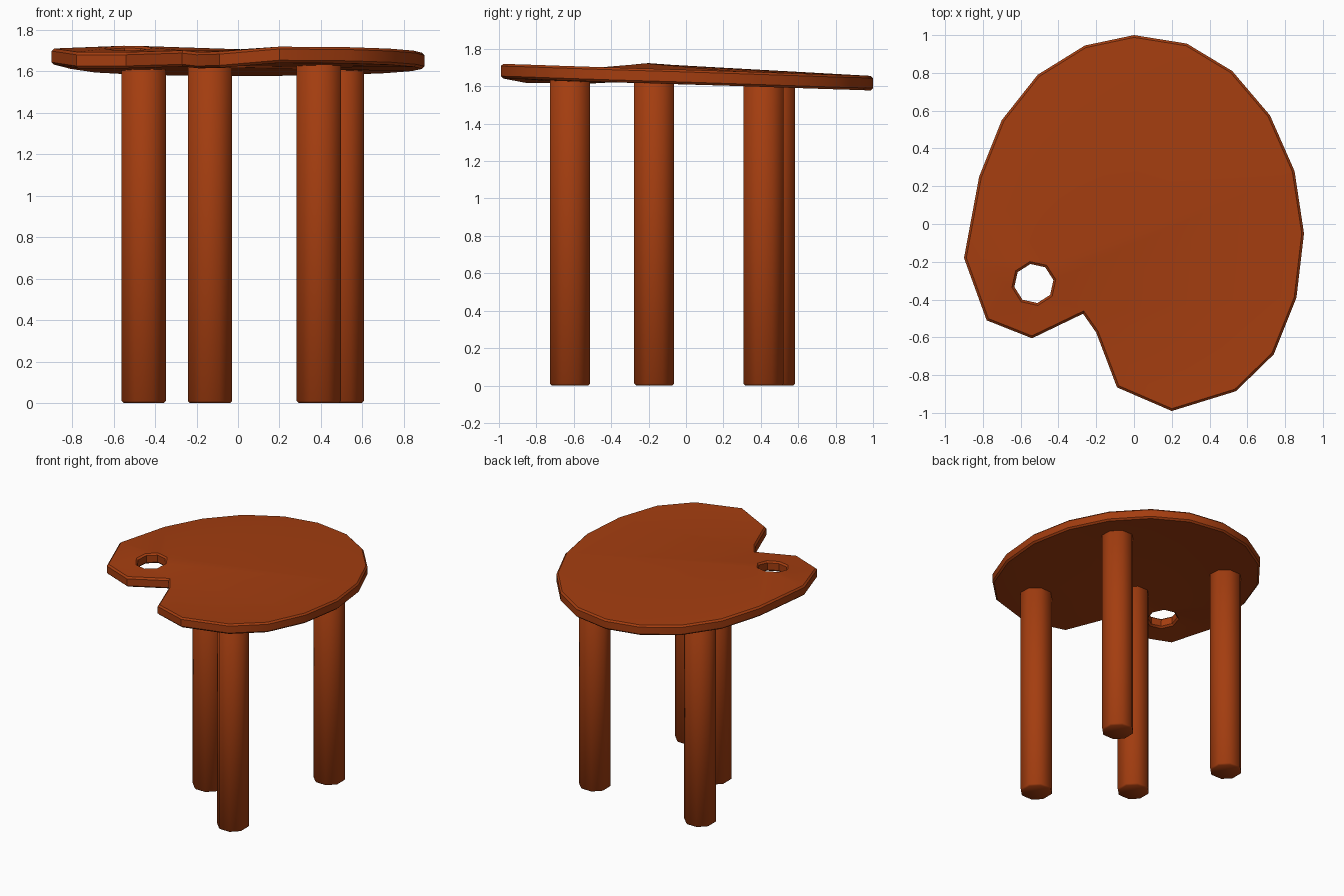
import bpy, bmesh, math

if "Cube" in bpy.data.objects:
    bpy.data.objects.remove(bpy.data.objects["Cube"])

wood = bpy.data.materials.new("burnt orange")
wood.diffuse_color = (0.37, 0.047, 0.005, 1)
wood.use_nodes = True
wood.node_tree.nodes["Principled BSDF"].inputs["Base Color"].default_value = wood.diffuse_color


def finish(bm, name, angle):
    bmesh.ops.recalc_face_normals(bm, faces=bm.faces[:])
    me = bpy.data.meshes.new(name)
    bm.to_mesh(me)
    bm.free()
    me.materials.append(wood)
    ob = bpy.data.objects.new(name, me)
    bpy.context.collection.objects.link(ob)
    bpy.ops.object.select_all(action='DESELECT')
    ob.select_set(True)
    bpy.context.view_layer.objects.active = ob
    bpy.ops.object.shade_smooth_by_angle(angle=math.radians(angle))
    return ob


def bevel_rims(bm, width):
    # soften edges between the flat caps and the upright sides
    bm.normal_update()
    rims = [e for e in bm.edges if len(e.link_faces) == 2 and
            sum(abs(f.normal.z) > 0.6 for f in e.link_faces) == 1]
    bmesh.ops.bevel(bm, geom=rims, offset=width, segments=1, profile=0.5,
                    affect='EDGES')


# gently warped tabletop outline: x, y, height of the upper face
OUTLINE = [
    (0, 1.0, 1.655), (.28, .955, 1.657), (.52, .81, 1.661), (.72, .575, 1.669),
    (.85, .28, 1.679), (.9, -.05, 1.69), (.86, -.39, 1.70), (.74, -.69, 1.71),
    (.54, -.885, 1.717), (.2, -.99, 1.72), (-.09, -.865, 1.695),
    (-.2, -.575, 1.692), (-.27, -.475, 1.70), (-.54, -.605, 1.692),
    (-.78, -.51, 1.692), (-.9, -.18, 1.71), (-.82, .25, 1.69),
    (-.7, .55, 1.672), (-.51, .79, 1.662), (-.26, .945, 1.657)]
THICK = 0.078

# thumb hole, raised towards the back
hole = []
for i in range(8):
    a = math.radians(45 * i + 10)
    hole.append((-.53 + .105 * math.cos(a), -.315 + .105 * math.sin(a),
                 1.713 + .012 * math.sin(a)))

bm = bmesh.new()
edges = []
for loop in (OUTLINE, hole):
    vs = [bm.verts.new(p) for p in loop]
    edges += [bm.edges.new((vs[i], vs[i - 1])) for i in range(len(vs))]
bmesh.ops.triangle_fill(bm, edges=edges, use_beauty=True, normal=(0, 0, 1))
ext = bmesh.ops.extrude_face_region(bm, geom=bm.faces[:], use_keep_orig=True)
for v in ext["geom"]:
    if isinstance(v, bmesh.types.BMVert):
        v.co.z -= THICK
bmesh.ops.recalc_face_normals(bm, faces=bm.faces[:])
bevel_rims(bm, 0.012)
finish(bm, "tabletop", 30)

# four straight legs reaching into the tabletop
LEGS = {"front_right_leg": (.39, -.62), "middle_leg": (-.135, -.17),
        "back_right_leg": (.5, .415), "back_left_leg": (-.455, .475)}
for name, (x, y) in LEGS.items():
    top = 1.645 - .033 * y
    bm = bmesh.new()
    bmesh.ops.create_cone(bm, cap_ends=True, segments=8, radius1=.116,
                          radius2=.116, depth=top)
    for v in bm.verts:
        c, s = math.cos(math.pi / 8), math.sin(math.pi / 8)
        # turn flat sides to the axes when a corner lies on one
        if min(abs(v.co.x), abs(v.co.y)) < .01:
            v.co.x, v.co.y = c * v.co.x - s * v.co.y, s * v.co.x + c * v.co.y
        elif abs(abs(v.co.x) - abs(v.co.y)) < .01:
            v.co.x, v.co.y = c * v.co.x - s * v.co.y, s * v.co.x + c * v.co.y
        v.co.x += x
        v.co.y += y
        v.co.z += top / 2
    bevel_rims(bm, 0.01)
    finish(bm, name, 46)
